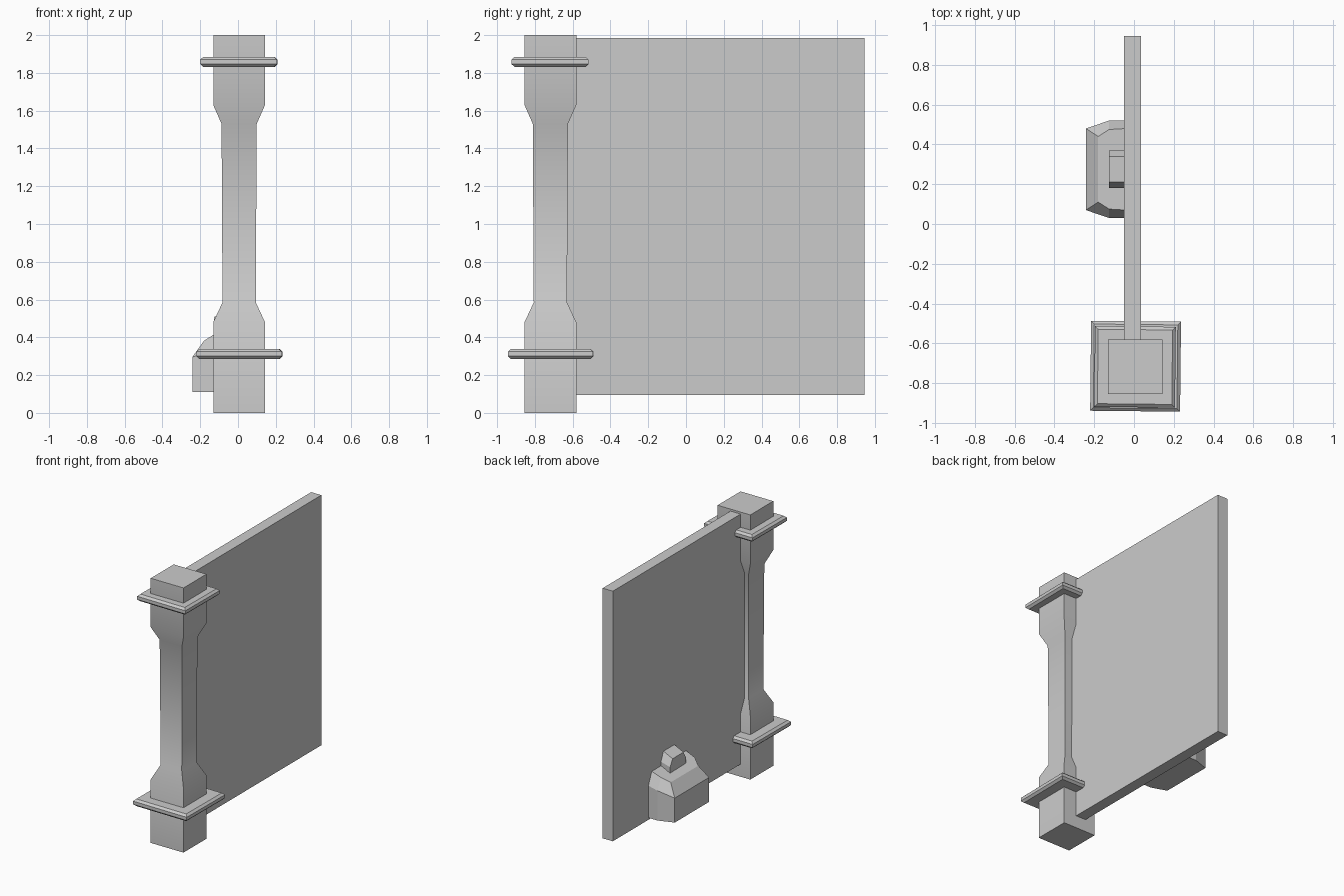
import bpy, bmesh
from math import radians

if "Cube" in bpy.data.objects:
    bpy.data.objects.remove(bpy.data.objects["Cube"])


def loft(name, rings, smooth=None):
    """Skin a stack of equal-length rings and cap both ends."""
    bm = bmesh.new()
    rows = [[bm.verts.new(p) for p in ring] for ring in rings]
    n = len(rows[0])
    for a, b in zip(rows, rows[1:]):
        for i in range(n):
            j = (i + 1) % n
            bm.faces.new((a[i], a[j], b[j], b[i]))
    bm.faces.new(rows[0])
    bm.faces.new(rows[-1])
    bmesh.ops.recalc_face_normals(bm, faces=bm.faces)
    mesh = bpy.data.meshes.new(name)
    bm.to_mesh(mesh)
    bm.free()
    ob = bpy.data.objects.new(name, mesh)
    bpy.context.collection.objects.link(ob)
    if smooth:
        bpy.context.view_layer.objects.active = ob
        ob.select_set(True)
        bpy.ops.object.shade_smooth_by_angle(angle=radians(smooth))
        ob.select_set(False)
    return ob


def square(half, z, cx=0.0, cy=0.0):
    return [(cx + sx * half, cy + sy * half, z)
            for sx, sy in ((-1, -1), (1, -1), (1, 1), (-1, 1))]


# Square post with a slimmer, chamfered middle
post_profile = [(0.137, 0), (0.137, 0.48), (0.088, 0.585),
                (0.093, 1.53), (0.137, 1.63), (0.137, 2.0)]
loft("post", [square(h, z, 0.006, -0.718) for h, z in post_profile], 30)

# Chamfered square collars, set very slightly askew
for name, half, z, cx, cy in (("lower_collar", 0.226, 0.312, 0.008, -0.715),
                              ("upper_collar", 0.203, 1.858, 0.005, -0.718)):
    collar = loft(name, [square(half - inset, dz) for inset, dz in
                         ((0.016, -0.027), (0, -0.012), (0, 0.012), (0.016, 0.027))])
    collar.location = (cx, cy, z)
    collar.rotation_euler.z = radians(-0.6)

# Flat wall panel running back from the post
bpy.ops.mesh.primitive_cube_add(size=1, location=(-0.0075, 0.1475, 1.04))
panel = bpy.context.object
panel.name = "wall_panel"
panel.scale = (0.085, 1.595, 1.89)


def half_ring(points, cy=0.275):
    """Mirror (x, half width, z) points across y = cy."""
    return ([(x, cy - w, z) for x, w, z in points]
            + [(x, cy + w, z) for x, w, z in reversed(points)])


# Hooded housing on the side of the panel
loft("housing", [
    half_ring([(-0.04, 0.245, 0.11), (-0.125, 0.245, 0.11), (-0.242, 0.205, 0.11)]),
    half_ring([(-0.04, 0.245, 0.355), (-0.125, 0.245, 0.335), (-0.242, 0.205, 0.295)]),
    half_ring([(-0.04, 0.205, 0.45), (-0.125, 0.200, 0.417), (-0.18, 0.165, 0.382)]),
])

# Small tapered cap on top of the housing
loft("housing_cap", [
    half_ring([(-0.04, 0.095, 0.40), (-0.126, 0.095, 0.40)]),
    half_ring([(-0.04, 0.095, 0.48), (-0.126, 0.095, 0.455)]),
    half_ring([(-0.04, 0.065, 0.55), (-0.126, 0.065, 0.508)]),
])
